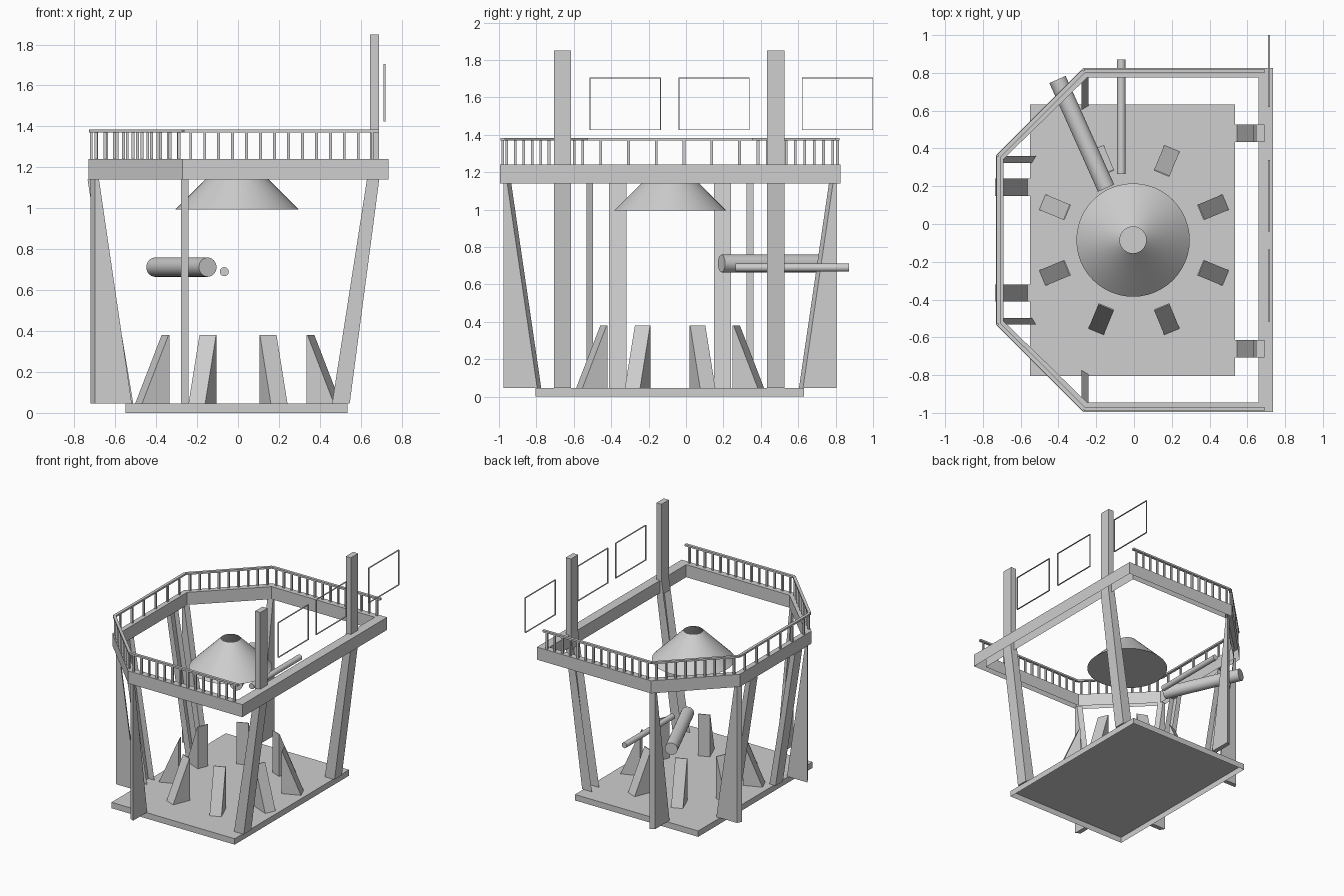
import bpy, bmesh, math
from mathutils import Matrix, Vector

cube = bpy.data.objects.get("Cube")
if cube:
    bpy.data.objects.remove(cube, do_unlink=True)

grey = bpy.data.materials.new("plain_grey")
grey.use_nodes = True
COLOUR = (0.62, 0.62, 0.62, 1)
grey.diffuse_color = COLOUR
grey.node_tree.nodes["Principled BSDF"].inputs["Base Color"].default_value = COLOUR


def finish(name, bm, smooth=False):
    bmesh.ops.recalc_face_normals(bm, faces=bm.faces)
    mesh = bpy.data.meshes.new(name)
    bm.to_mesh(mesh)
    bm.free()
    mesh.materials.append(grey)
    if smooth:
        mesh.shade_smooth()
        mesh.set_sharp_from_angle(angle=math.radians(40))
    obj = bpy.data.objects.new(name, mesh)
    bpy.context.collection.objects.link(obj)


def add_box(bm, lo, hi):
    lo, hi = Vector(lo), Vector(hi)
    m = Matrix.Translation((lo + hi) / 2) @ Matrix.Diagonal((*(hi - lo), 1))
    bmesh.ops.create_cube(bm, size=1, matrix=m)


def add_beam(bm, a, b, width, height):
    a, b = Vector(a), Vector(b)
    d = b - a
    m = (Matrix.Translation((a + b) / 2) @ d.to_track_quat('X', 'Z').to_matrix().to_4x4()
         @ Matrix.Diagonal((d.length, width, height, 1)))
    bmesh.ops.create_cube(bm, size=1, matrix=m)


def remove_faces(bm, rule):
    bmesh.ops.recalc_face_normals(bm, faces=bm.faces)
    bm.normal_update()
    bmesh.ops.delete(bm, geom=[f for f in bm.faces if rule(f)], context='FACES_ONLY')


def prism(name, profile, width, matrix, open_rule=None):
    """Extrude an xz profile along y, centred, then place it."""
    bm = bmesh.new()
    face = bm.faces.new([bm.verts.new((x, -width / 2, z)) for x, z in profile])
    ext = bmesh.ops.extrude_face_region(bm, geom=[face], use_keep_orig=True)
    moved = [g for g in ext["geom"] if isinstance(g, bmesh.types.BMVert)]
    bmesh.ops.translate(bm, verts=moved, vec=(0, width, 0))
    if open_rule:
        remove_faces(bm, open_rule)
    bm.transform(matrix)
    finish(name, bm)


def place(x, y, angle=0):
    return Matrix.Translation((x, y, 0)) @ Matrix.Rotation(math.radians(angle), 4, 'Z')


def cylinder(name, a, b, radius):
    a, b = Vector(a), Vector(b)
    bm = bmesh.new()
    m = Matrix.Translation((a + b) / 2) @ (b - a).to_track_quat('Z', 'Y').to_matrix().to_4x4()
    bmesh.ops.create_cone(bm, cap_ends=True, segments=32, radius1=radius, radius2=radius,
                          depth=(b - a).length, matrix=m)
    finish(name, bm, smooth=True)


MID_Y = -0.085
FLOOR, DECK_LOW, DECK_TOP = 0.047, 1.14, 1.24

# Base plate, a shallow pan open underneath
bm = bmesh.new()
add_box(bm, (-0.55, -0.805, 0), (0.535, 0.632, FLOOR))
remove_faces(bm, lambda f: f.normal.z < -0.5)
finish("base_plate", bm)

# Upper deck ring, open in the middle and hollow underneath
outer = [(0.735, -0.995), (0.735, 0.825), (-0.27, 0.825),
         (-0.73, 0.365), (-0.73, -0.535), (-0.27, -0.995)]
inner = [(0.66, -0.945), (0.66, 0.775), (-0.248, 0.775),
         (-0.69, 0.345), (-0.69, -0.515), (-0.248, -0.945)]
bm = bmesh.new()
loops = [[bm.verts.new((x, y, z)) for x, y in pts]
         for pts, z in ((outer, DECK_LOW), (outer, DECK_TOP), (inner, DECK_TOP), (inner, DECK_LOW))]
for a, b in zip(loops, loops[1:]):
    for i in range(6):
        j = (i + 1) % 6
        bm.faces.new((a[i], a[j], b[j], b[i]))
finish("deck_ring", bm)

# Railing around five sides, open on the right-hand side
path = [(0.69, 0.81), (-0.265, 0.81), (-0.717, 0.36),
        (-0.717, -0.53), (-0.265, -0.98), (0.69, -0.98)]
counts = [14, 9, 6, 10, 14]
rail, posts = bmesh.new(), bmesh.new()
for (p, q), n in zip(zip(path, path[1:]), counts):
    p, q = Vector(p), Vector(q)
    add_beam(rail, (*p, 1.377), (*q, 1.377), 0.022, 0.014)
    for i in range(n):
        c = p.lerp(q, (i + 0.5) / n)
        add_box(posts, (c.x - 0.007, c.y - 0.007, DECK_TOP), (c.x + 0.007, c.y + 0.007, 1.372))
finish("railing_top", rail)
finish("railing_posts", posts)


# The sloping part of each leg is a channel, open on its inward side
def leg_opening(f):
    return f.normal.x < -0.5 and f.normal.z > 0.02 and f.calc_center_median().z < DECK_LOW


# Tall right-hand legs that continue as masts above the deck
mast = [(0.46, FLOOR), (0.546, FLOOR), (0.69, DECK_LOW), (0.69, 1.85),
        (0.645, 1.85), (0.645, DECK_TOP), (0.63, DECK_LOW)]
for name, y in (("front_mast_leg", -0.66), ("back_mast_leg", 0.48)):
    prism(name, mast, 0.092, place(0, y), leg_opening)

# Left-hand sloping legs
leg = [(0.512, FLOOR), (0.565, FLOOR), (0.735, DECK_LOW), (0.695, DECK_LOW)]
for name, y in (("front_left_side_leg", -0.365), ("back_left_side_leg", 0.195)):
    prism(name, leg, 0.092, place(0, y, 180), leg_opening)

# Tapered fins under the deck corners, with skewed inner edges
fin = [(0.70, FLOOR), (0.88, FLOOR), (0.88, DECK_LOW), (0.86, DECK_LOW)]
for name, x, y, angle, side in (("front_fin", -0.26, MID_Y, -90, 1), ("back_fin", -0.26, MID_Y, 90, -1),
                                ("side_fin_front", 0.17, -0.515, 180, -1),
                                ("side_fin_back", 0.17, 0.342, 180, 1)):
    skew = Matrix.Identity(4)
    skew[0][1] = 0.6 * side
    prism(name, fin, 0.036, place(x, y, angle) @ skew)

# Ring of eight wedges on the base
wedge = [(0.38, FLOOR), (0.525, FLOOR), (0.386, 0.38), (0.38, 0.38)]
for i in range(8):
    prism(f"wedge_{i + 1}", wedge, 0.088, place(0, MID_Y, 22.5 + 45 * i))

# Hanging cone, open at the top
bm = bmesh.new()
bmesh.ops.create_cone(bm, cap_ends=True, segments=48, radius1=0.3, radius2=0.07, depth=0.23,
                      matrix=Matrix.Translation((-0.005, MID_Y, 1.11)))
remove_faces(bm, lambda f: f.normal.z > 0.95)
finish("hanging_cone", bm, smooth=True)

# Two horizontal pipes
cylinder("large_pipe", (-0.148, 0.19, 0.712), (-0.405, 0.765, 0.712), 0.047)
cylinder("small_pipe", (-0.067, 0.265, 0.69), (-0.067, 0.872, 0.69), 0.022)

# Thin open frames beside the masts
for name, y in (("front_frame", -0.515), ("middle_frame", -0.04), ("back_frame", 0.62)):
    bm = bmesh.new()
    w, h, t = 0.38, 0.28, 0.004
    x, z = 0.71, 1.425
    for lo, hi in (((0, 0), (w, t)), ((0, h - t), (w, h)), ((0, t), (t, h - t)), ((w - t, t), (w, h - t))):
        add_box(bm, (x, y + lo[0], z + lo[1]), (x + 0.01, y + hi[0], z + hi[1]))
    finish(name, bm)
